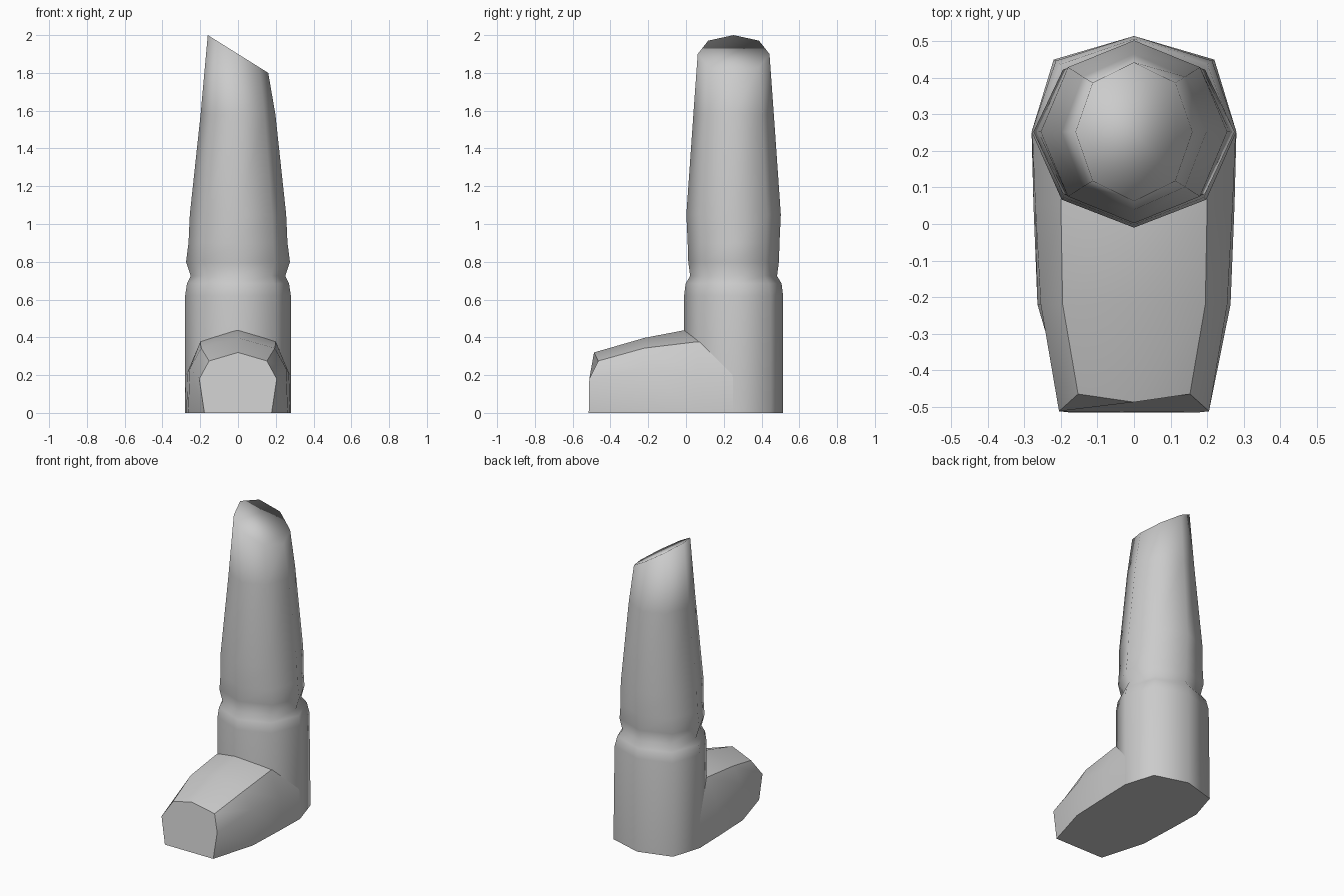
import bpy
import bmesh
from math import sin, cos, pi, radians

old = bpy.data.objects.get("Cube")
if old:
    bpy.data.objects.remove(old, do_unlink=True)

SIDES = 8
AXIS_Y = 0.252

grey = bpy.data.materials.new("plain grey")
grey.use_nodes = True
colour = (0.6, 0.6, 0.6, 1.0)
grey.diffuse_color = colour
grey.node_tree.nodes["Principled BSDF"].inputs["Base Color"].default_value = colour


def loft(name, rings):
    """Bridge equal-length closed rings and cap both ends."""
    bm = bmesh.new()
    loops = [[bm.verts.new(p) for p in ring] for ring in rings]
    for a, b in zip(loops, loops[1:]):
        for i in range(len(a)):
            j = (i + 1) % len(a)
            bm.faces.new((a[i], a[j], b[j], b[i]))
    bm.faces.new(loops[0][::-1])
    bm.faces.new(loops[-1])
    bmesh.ops.recalc_face_normals(bm, faces=bm.faces[:])
    mesh = bpy.data.meshes.new(name)
    bm.to_mesh(mesh)
    bm.free()
    mesh.materials.append(grey)
    obj = bpy.data.objects.new(name, mesh)
    bpy.context.collection.objects.link(obj)
    return obj


def leg_ring(z, rx, ry, slant=0.0, flare=1.0):
    """Octagonal section; slant tilts it in x, flare widens the back corners."""
    ring = []
    for i in range(SIDES):
        a = 2 * pi * i / SIDES
        x, y = rx * cos(a), ry * sin(a)
        if i in (1, 3):
            x, y = x * flare, y * (1 + (flare - 1) * 0.6)
        ring.append((x, AXIS_Y + y, z - slant * x))
    return ring


# Leg: straight ankle, pinched groove, tapered shin and slanted top
leg = loft("leg", [
    leg_ring(0.0, 0.28, 0.262, flare=1.11),
    leg_ring(0.62, 0.28, 0.262, flare=1.08),
    leg_ring(0.685, 0.27, 0.254, flare=1.05),
    leg_ring(0.725, 0.25, 0.23),
    leg_ring(0.80, 0.275, 0.24),
    leg_ring(0.90, 0.262, 0.243),
    leg_ring(1.05, 0.255, 0.25),
    leg_ring(1.58, 0.198, 0.213),
    leg_ring(1.90, 0.16, 0.19, slant=0.625),
])
leg.data.shade_smooth()
for edge in leg.data.edges:
    if all(leg.data.vertices[v].co.z < 0.01 for v in edge.vertices):
        edge.use_edge_sharp = True


def foot_ring(crown, shoulder, side, sole):
    """Mirrored section: crown is (y, z), the others are (x, y, z)."""
    half = [shoulder, side, sole]
    mirrored = [(-x, y, z) for x, y, z in reversed(half)]
    return [(0, *crown)] + half + mirrored


# Foot: low arched block, narrowing to a blunt toe
foot = loft("foot", [
    foot_ring((-0.487, 0.32), (0.153, -0.465, 0.275), (0.205, -0.512, 0.18), (0.178, -0.515, 0)),
    foot_ring((-0.22, 0.397), (0.195, -0.22, 0.343), (0.255, -0.22, 0.235), (0.264, -0.22, 0)),
    foot_ring((0.03, 0.445), (0.2, 0.055, 0.376), (0.27, 0.055, 0.21), (0.275, 0.055, 0)),
    foot_ring((0.25, 0.45), (0.2, 0.25, 0.376), (0.278, 0.25, 0.2), (0.28, 0.25, 0)),
])
bpy.ops.object.select_all(action="DESELECT")
foot.select_set(True)
bpy.context.view_layer.objects.active = foot
bpy.ops.object.shade_smooth_by_angle(angle=radians(36))
